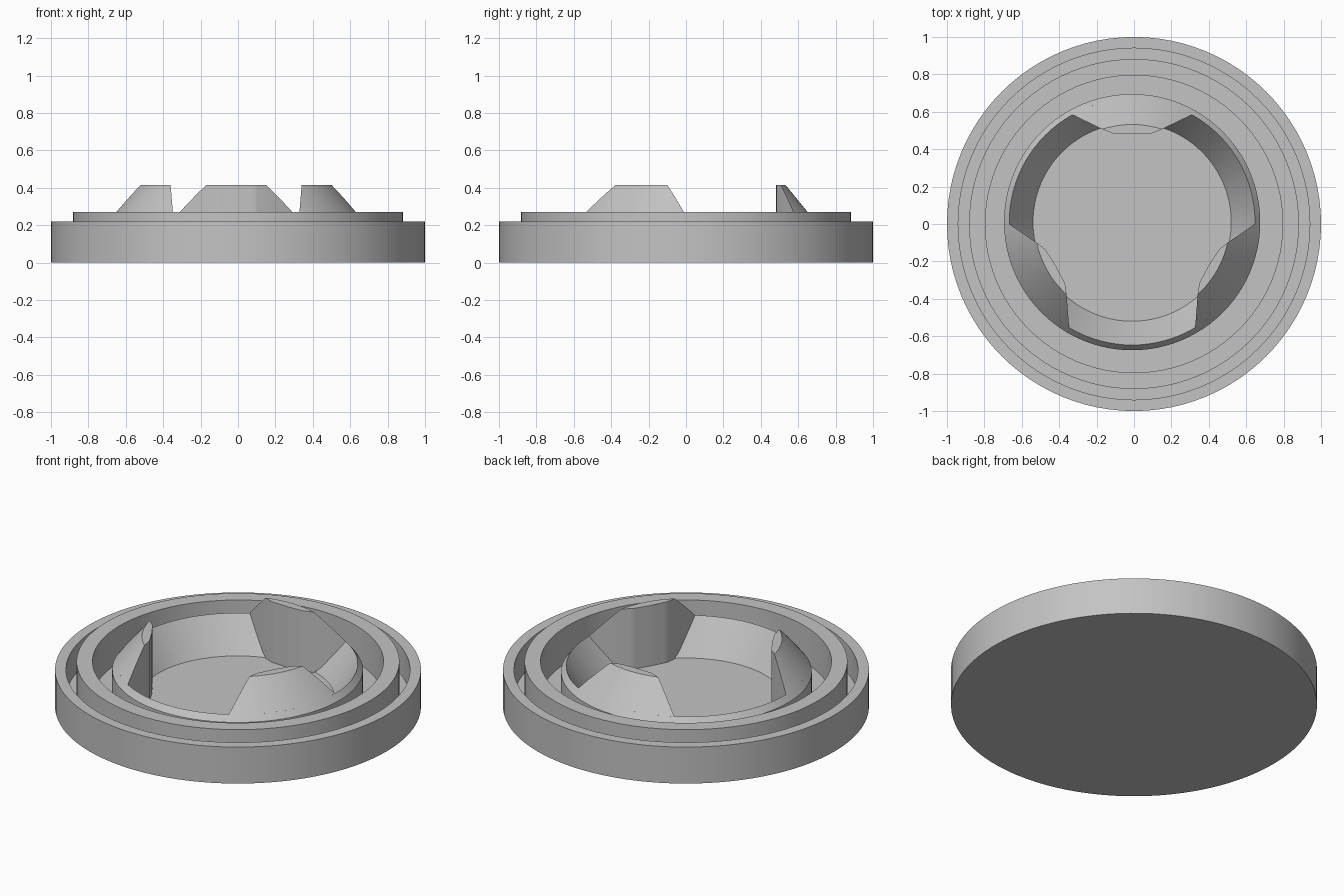
import bpy, bmesh, math

cube = bpy.data.objects.get("Cube")
if cube:
    bpy.data.objects.remove(cube, do_unlink=True)

# Single matte grey
GREY = (0.55, 0.55, 0.55, 1)
grey = bpy.data.materials.new("grey")
grey.use_nodes = True
grey.diffuse_color = GREY
grey.node_tree.nodes["Principled BSDF"].inputs["Base Color"].default_value = GREY

CUP_CENTRE = (-0.01, 0.01, 0)
FLOOR, RIM_Z, TOP = 0.05, 0.25, 0.415
FLOOR_R, RIM_R, TOP_R = 0.53, 0.657, 0.522


def finish(bm, name, location=(0, 0, 0)):
    bmesh.ops.remove_doubles(bm, verts=bm.verts, dist=0.0005)
    bmesh.ops.recalc_face_normals(bm, faces=bm.faces)
    mesh = bpy.data.meshes.new(name)
    bm.to_mesh(mesh)
    bm.free()
    mesh.materials.append(grey)
    obj = bpy.data.objects.new(name, mesh)
    obj.location = location
    bpy.context.collection.objects.link(obj)
    bpy.ops.object.select_all(action="DESELECT")
    obj.select_set(True)
    bpy.context.view_layer.objects.active = obj
    bpy.ops.object.shade_smooth_by_angle(angle=math.radians(25))
    return obj


def lathe(name, profile, closed, location=(0, 0, 0)):
    bm = bmesh.new()
    verts = [bm.verts.new((r, 0, z)) for r, z in profile]
    edges = [bm.edges.new(pair) for pair in zip(verts, verts[1:])]
    if closed:
        edges.append(bm.edges.new((verts[-1], verts[0])))
    bmesh.ops.spin(bm, geom=verts + edges, cent=(0, 0, 0), axis=(0, 0, 1),
                   angle=math.tau, steps=96, use_merge=True)
    return finish(bm, name, location)


# Base dish with two raised rings
lathe("base_dish", [(0, FLOOR), (0.795, FLOOR), (0.795, 0.27), (0.882, 0.27),
                    (0.882, FLOOR), (0.94, FLOOR), (0.94, 0.22), (1, 0.22),
                    (1, 0), (0, 0)], False)

# Central cup wall with a bevelled rim
lathe("cup_wall", [(FLOOR_R, FLOOR), (RIM_R, RIM_Z), (0.685, 0.215),
                   (0.685, FLOOR - 0.01), (FLOOR_R, FLOOR - 0.01)], True, CUP_CENTRE)


def inner_outline():
    # Half of the tooth's inner edge, mirrored, with extra points between corners
    half = [(0, 0.47), (0.105, 0.475), (0.16, 0.497), (0.32, 0.574)]
    points = [half[0]]
    for (x0, y0), (x1, y1) in zip(half, half[1:]):
        points += [(x0 + (x1 - x0) * i / 5, y0 + (y1 - y0) * i / 5) for i in range(1, 6)]
    return [(-x, y) for x, y in reversed(points[1:])] + points


def tooth(name, turn):
    # Radial sections: cup wall below, cone above, near-vertical inner face
    bm = bmesh.new()
    sections = []
    for x, y in inner_outline():
        r = min(math.hypot(x, y), RIM_R)
        a = math.atan2(y, x) + turn
        rise = max(0, (RIM_R - r) / (RIM_R - TOP_R))
        drop = max(0, (RIM_R - r) / (RIM_R - FLOOR_R))
        high = min(TOP, RIM_Z + rise * (TOP - RIM_Z))
        low = max(FLOOR, RIM_Z - drop * (RIM_Z - FLOOR))
        section = [(r, low), (r, high), (max(r, TOP_R), high),
                   (RIM_R, RIM_Z), (max(r, FLOOR_R), low)]
        sections.append([bm.verts.new((p * math.cos(a), p * math.sin(a), z))
                         for p, z in section])
    for s, t in zip(sections, sections[1:]):
        for i in range(5):
            j = (i + 1) % 5
            bm.faces.new((s[i], s[j], t[j], t[i]))
    finish(bm, name, CUP_CENTRE)


# Three teeth evenly spaced around the cup
for i, place in enumerate(("back", "right", "left")):
    tooth(place + "_tooth", i * math.tau / 3)
